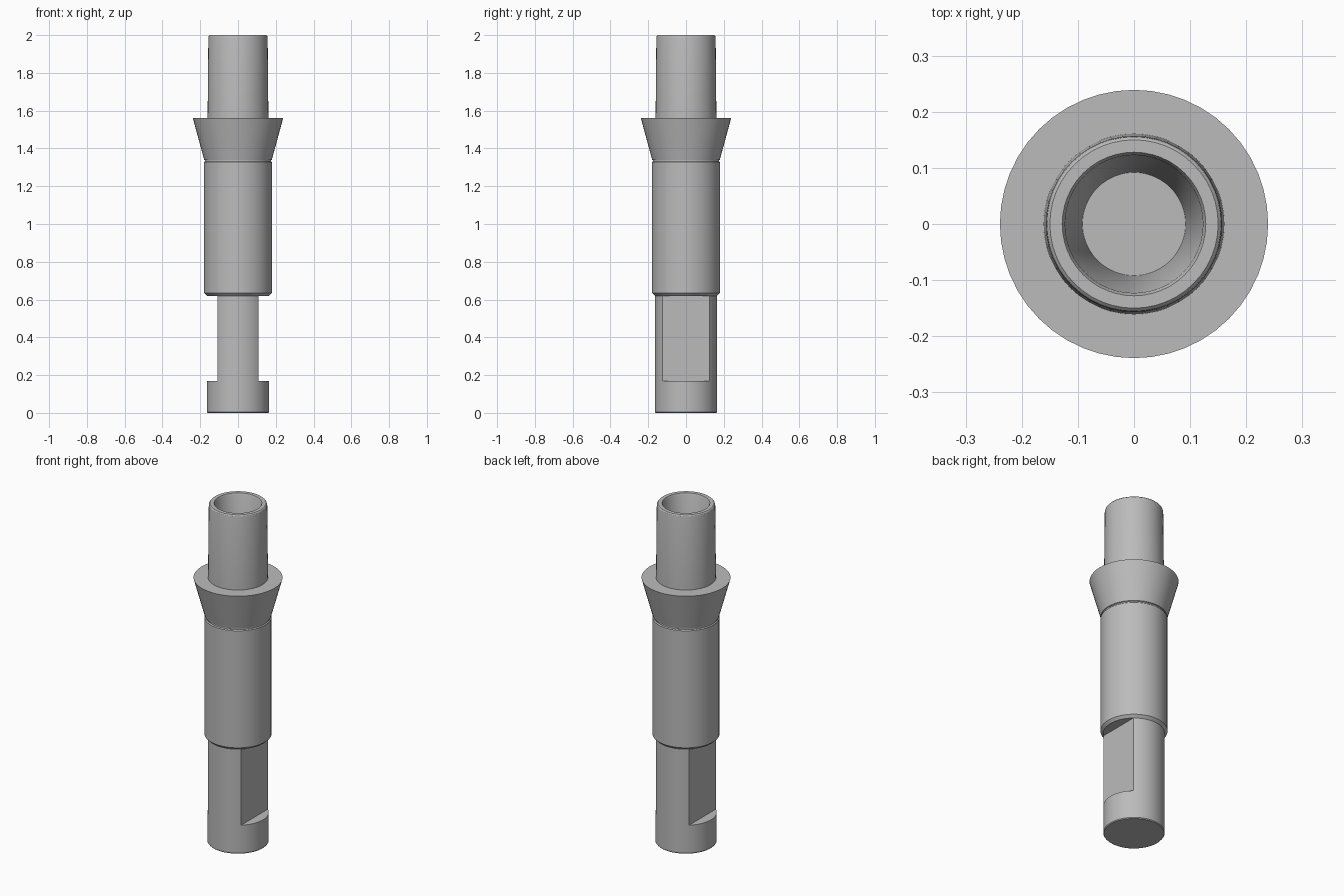
import bpy, bmesh, math

cube = bpy.data.objects.get("Cube")
if cube:
    bpy.data.objects.remove(cube, do_unlink=True)

steel = bpy.data.materials.new("steel_grey")
steel.use_nodes = True
grey = (0.50, 0.50, 0.50, 1)
steel.diffuse_color = grey
steel.node_tree.nodes["Principled BSDF"].inputs["Base Color"].default_value = grey


def lathe(name, profile, sides=48):
    """Spin (radius, height) points around z; radius 0 closes an end."""
    bm = bmesh.new()
    verts = [bm.verts.new((r, 0, z)) for r, z in profile]
    edges = [bm.edges.new(pair) for pair in zip(verts, verts[1:])]
    bmesh.ops.spin(bm, geom=verts + edges, cent=(0, 0, 0), axis=(0, 0, 1),
                   angle=math.tau, steps=sides)
    bmesh.ops.remove_doubles(bm, verts=bm.verts, dist=0.0001)
    bmesh.ops.recalc_face_normals(bm, faces=bm.faces)
    mesh = bpy.data.meshes.new(name)
    bm.to_mesh(mesh)
    bm.free()
    mesh.materials.append(steel)
    obj = bpy.data.objects.new(name, mesh)
    bpy.context.collection.objects.link(obj)
    return obj


def smooth(obj):
    bpy.ops.object.select_all(action="DESELECT")
    obj.select_set(True)
    bpy.context.view_layer.objects.active = obj
    bpy.ops.object.shade_smooth_by_angle(angle=math.radians(25))


# Body, flared collar and hollow spigot in one turned profile
sleeve = lathe("sleeve", [
    (0, 0.62), (0.165, 0.62), (0.18, 0.635),           # chamfered underside
    (0.18, 1.327), (0.175, 1.332), (0.175, 1.338),     # groove below the collar
    (0.179, 1.34), (0.239, 1.56), (0.161, 1.56),       # collar
    (0.157, 1.985), (0.155, 1.995), (0.15, 2.0),       # spigot with rounded rim
    (0.128, 2.0), (0.123, 1.99), (0.092, 1.38), (0, 1.38)])  # tapered bore
smooth(sleeve)

# Shank with two opposite wrench flats
shank = lathe("shank", [
    (0, 0), (0.161, 0), (0.165, 0.005), (0.165, 0.63), (0, 0.63)])
for side in (-1, 1):
    bpy.ops.mesh.primitive_cube_add(size=1, location=(side * 0.208, 0, 0.42))
    cutter = bpy.context.object
    cutter.name = "flat_cutter"
    cutter.scale = (0.2, 0.5, 0.5)
    cutter.hide_render = True
    cut = shank.modifiers.new("flat", "BOOLEAN")
    cut.operation = "DIFFERENCE"
    cut.solver = "EXACT"
    cut.object = cutter
    bpy.context.view_layer.objects.active = shank
    bpy.ops.object.modifier_apply(modifier=cut.name)
    bpy.data.objects.remove(cutter, do_unlink=True)
smooth(shank)
